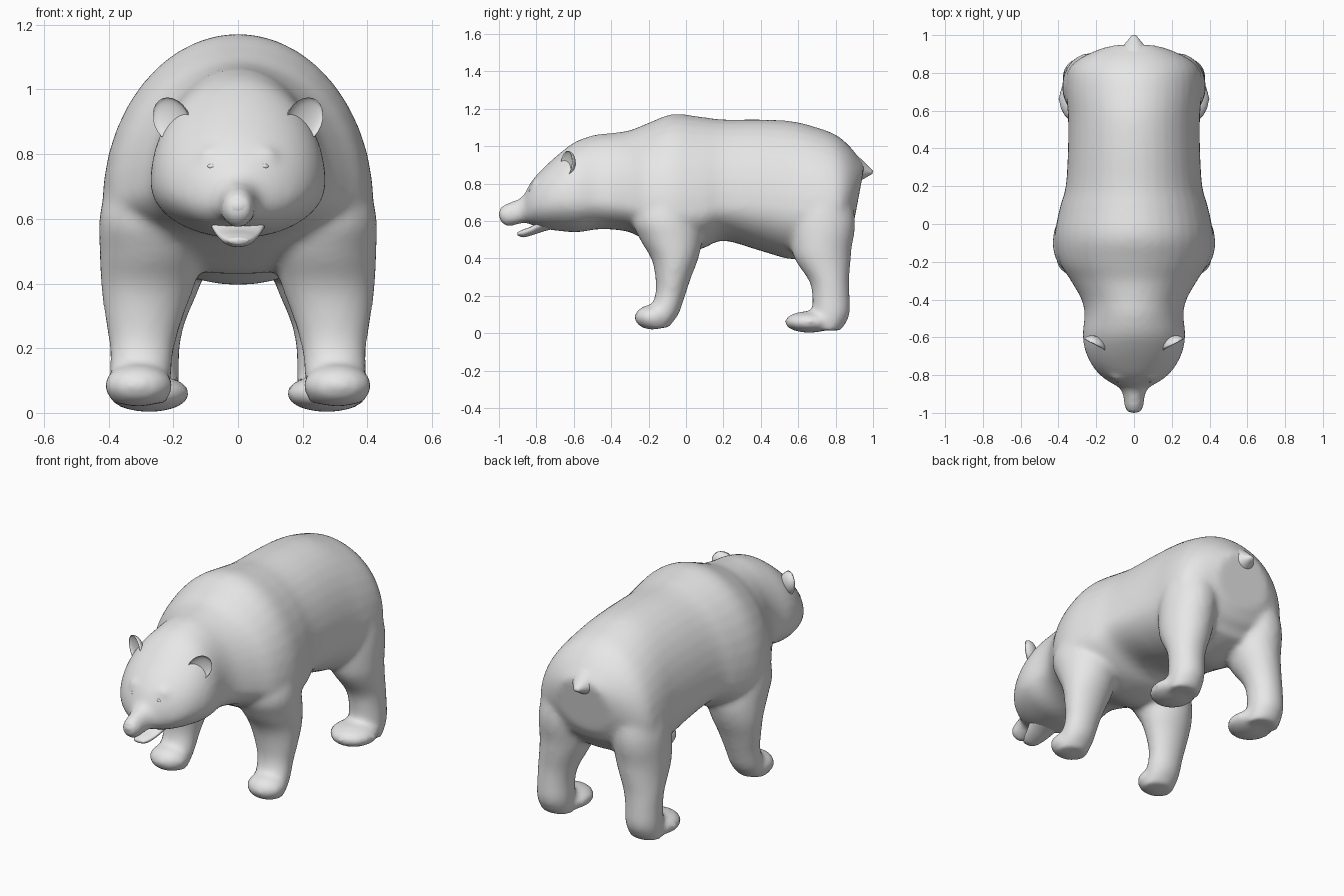
import bpy, bmesh, math
from mathutils import Matrix

if "Cube" in bpy.data.objects:
    bpy.data.objects.remove(bpy.data.objects["Cube"])

fur = bpy.data.materials.new("grey fur")
fur.diffuse_color = (0.8, 0.8, 0.8, 1)
fur.use_nodes = True
fur.node_tree.nodes["Principled BSDF"].inputs["Base Color"].default_value = fur.diffuse_color
SEG = 40


def refine(rows, n=4):
    """Ease smoothly between section rows."""
    out = []
    for i in range(len(rows) - 1):
        p0, p1, p2 = rows[max(i - 1, 0)], rows[i], rows[i + 1]
        p3 = rows[min(i + 2, len(rows) - 1)]
        for k in range(n):
            t = k / n
            out.append([b + .5 * t * (c - a + t * (2 * a - 5 * b + 4 * c - d + t * (3 * (b - c) + d - a)))
                        for a, b, c, d in zip(p0, p1, p2, p3)])
    return out + [rows[-1]]


def skin_rings(bm, rings):
    """Bridge a list of closed rings and cap both ends."""
    loops = [[bm.verts.new(p) for p in ring] for ring in rings]
    for a, b in zip(loops, loops[1:]):
        for i in range(SEG):
            j = (i + 1) % SEG
            bm.faces.new((a[i], a[j], b[j], b[i]))
    bm.faces.new(loops[0])
    bm.faces.new(loops[-1][::-1])


def egg(y, top, bottom, wide, hw):
    """Upright section whose widest height can sit low; the rump leans forward."""
    ring = []
    lean = 1.2 * max(0, y - .8)
    for i in range(SEG):
        a = 2 * math.pi * i / SEG
        s = math.sin(a)
        z = wide + s * (top - wide if s > 0 else wide - bottom)
        ring.append((hw * math.cos(a), y - lean * (top - z), z))
    return ring


def oval(z, cx, cy, rx, ry):
    """Level section of a leg."""
    angles = [2 * math.pi * i / SEG for i in range(SEG)]
    return [(cx + rx * math.cos(a), cy + ry * math.sin(a), z) for a in angles]


def ball(bm, centre, radii):
    m = Matrix.Translation(centre) @ Matrix.Diagonal((*radii, 1))
    bmesh.ops.create_uvsphere(bm, u_segments=20, v_segments=12, radius=1, matrix=m)


def finish(name, bm):
    bmesh.ops.recalc_face_normals(bm, faces=bm.faces)
    for f in bm.faces:
        f.smooth = True
    me = bpy.data.meshes.new(name)
    bm.to_mesh(me)
    bm.free()
    me.materials.append(fur)
    ob = bpy.data.objects.new(name, me)
    bpy.context.collection.objects.link(ob)
    return ob


# Torso and head sections, snout to rump: y, top, bottom, widest height, half width
TORSO = [
    (-1.00, .665, .61, .635, .035), (-.97, .69, .575, .63, .05), (-.92, .708, .575, .635, .056),
    (-.87, .735, .59, .65, .075), (-.84, .79, .585, .67, .125), (-.80, .845, .57, .68, .18),
    (-.74, .905, .555, .70, .228), (-.66, .975, .545, .71, .262), (-.58, 1.03, .54, .71, .272),
    (-.48, 1.062, .555, .71, .262), (-.40, 1.07, .555, .70, .278), (-.30, 1.085, .54, .68, .335),
    (-.20, 1.125, .49, .66, .395), (-.07, 1.172, .43, .64, .42), (.08, 1.157, .45, .65, .395),
    (.20, 1.143, .495, .68, .362), (.40, 1.143, .44, .68, .35), (.57, 1.133, .395, .66, .35),
    (.70, 1.10, .42, .65, .36), (.80, 1.062, .46, .65, .355), (.87, 1.005, .50, .66, .33),
    (.92, .945, .53, .68, .27), (.955, .90, .60, .73, .17),
]
# Leg sections: z, centre x, centre y, half width, half depth
FRONT_LEG = [
    (.80, .25, -.08, .13, .13), (.62, .27, -.11, .157, .175), (.50, .268, -.08, .16, .165),
    (.40, .278, -.06, .146, .126), (.30, .29, -.068, .122, .096), (.20, .297, -.085, .10, .08),
    (.10, .303, -.125, .095, .085), (.03, .305, -.165, .085, .07),
]
HIND_LEG = [
    (.80, .20, .72, .14, .15), (.60, .23, .73, .145, .175), (.45, .24, .725, .14, .16),
    (.38, .25, .735, .128, .145), (.28, .27, .765, .107, .107), (.20, .278, .775, .098, .10),
    (.10, .28, .775, .098, .10), (.015, .28, .755, .09, .075),
]

# Body: torso, head, legs and paws blended into one skin
bm = bmesh.new()
skin_rings(bm, [egg(*r) for r in refine(TORSO)])
for side in (-1, 1):
    for leg in (FRONT_LEG, HIND_LEG):
        skin_rings(bm, [oval(z, side * x, y, rx, ry) for z, x, y, rx, ry in refine(leg)])
    ball(bm, (side * .308, -.18, .085), (.108, .097, .067))    # front paw
    ball(bm, (side * .275, .66, .06), (.128, .135, .058))      # hind paw
    ball(bm, (side * .085, -.806, .797), (.035, .028, .022))   # brow
body = finish("body", bm)
remesh = body.modifiers.new("blend", 'REMESH')
remesh.mode = 'VOXEL'
remesh.voxel_size = .016
remesh.use_smooth_shade = True
smooth = body.modifiers.new("soften", 'SMOOTH')
smooth.factor = .5
smooth.iterations = 9

# Lower jaw, hanging slightly open
bm = bmesh.new()
JAW = [(-.90, .54, .523, .532, .028), (-.87, .555, .513, .54, .05), (-.82, .575, .525, .56, .07),
       (-.76, .63, .545, .595, .09), (-.70, .66, .56, .61, .10)]
skin_rings(bm, [egg(*r) for r in refine(JAW)])
finish("lower_jaw", bm)

# Nose
bm = bmesh.new()
ball(bm, (0, -.97, .638), (.042, .03, .033))
finish("nose", bm)

# Short pointed tail, running on from the slope of the rump
bm = bmesh.new()
TAIL = [(.90, .965, .80, .88, .11), (.95, .918, .815, .865, .06), (1.0, .868, .852, .86, .012)]
skin_rings(bm, [egg(*r) for r in refine(TAIL)])
finish("tail", bm)

# Ears with a hollow front, and small sunken eyes
for side, label in ((-1, "left"), (1, "right")):
    bm = bmesh.new()
    ball(bm, (0, 0, 0), (.06, .045, .075))
    for v in bm.verts:
        if v.co.y < 0:
            v.co.y *= -.4
    place = Matrix.Translation((side * .206, -.64, .905))
    turn = Matrix.Rotation(side * math.radians(28), 4, 'Z') @ Matrix.Rotation(side * math.radians(35), 4, 'Y')
    bm.transform(place @ turn)
    finish(label + "_ear", bm)
    bm = bmesh.new()
    ball(bm, (side * .08, -.831, .762), (.015, .01, .009))
    finish(label + "_eye", bm)
